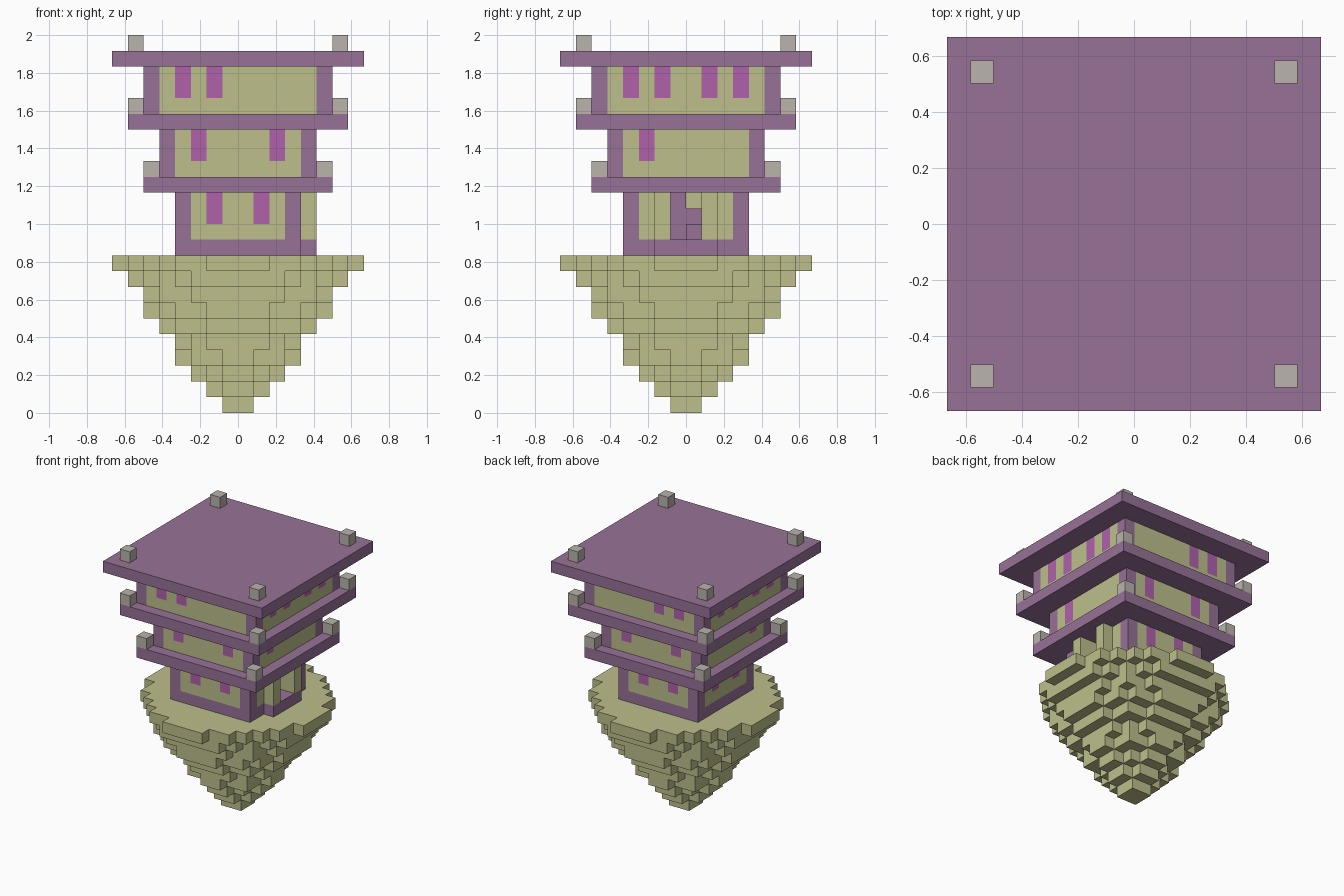
import bpy
import bmesh
from mathutils import Vector

default = bpy.data.objects.get("Cube")
if default:
    bpy.data.objects.remove(default, do_unlink=True)

U = 1 / 12  # edge of one block


def material(name, rgb):
    mat = bpy.data.materials.new(name)
    mat.use_nodes = True
    mat.diffuse_color = (*rgb, 1)
    mat.node_tree.nodes["Principled BSDF"].inputs["Base Color"].default_value = (*rgb, 1)
    return mat


SAND = material("sand", (0.51, 0.52, 0.26))
PURPLE = material("dusty purple", (0.31, 0.17, 0.31))
MAGENTA = material("magenta", (0.43, 0.12, 0.41))
GREY = material("warm grey", (0.49, 0.455, 0.41))


def finish(name, bm, mats):
    mesh = bpy.data.meshes.new(name)
    bm.to_mesh(mesh)
    bm.free()
    for mat in mats:
        mesh.materials.append(mat)
    obj = bpy.data.objects.new(name, mesh)
    bpy.context.collection.objects.link(obj)
    return obj


def box(name, low, high, mat):
    """Box between two block corners."""
    low, high = Vector(low) * U, Vector(high) * U
    bm = bmesh.new()
    bmesh.ops.create_cube(bm, size=1)
    bmesh.ops.scale(bm, vec=high - low, verts=bm.verts)
    bmesh.ops.translate(bm, vec=(low + high) / 2, verts=bm.verts)
    return finish(name, bm, [mat])


def blocks(name, cells, mats, rule=lambda cell, axis, side: 0):
    """Outer skin of a set of blocks; rule picks the colour of each face."""
    bm = bmesh.new()
    corners = {}

    def vert(p):
        if p not in corners:
            corners[p] = bm.verts.new(Vector(p) * U)
        return corners[p]

    for cell in sorted(cells):
        for axis in range(3):
            for side in (0, 1):
                beside = list(cell)
                beside[axis] += 2 * side - 1
                if tuple(beside) in cells:
                    continue
                quad = []
                for a, b in ((0, 0), (1, 0), (1, 1), (0, 1)):
                    p = list(cell)
                    p[axis] += side
                    p[(axis + 1) % 3] += a
                    p[(axis + 2) % 3] += b
                    quad.append(vert(tuple(p)))
                face = bm.faces.new(quad if side else quad[::-1])
                face.material_index = rule(cell, axis, side)
    return finish(name, bm, mats)


def solid(half, bottom, top):
    span = range(-half, half)
    return {(x, y, z) for x in span for y in span for z in range(bottom, top)}


# Floating island: stacked discs of blocks, widening upwards
radii = [1.4, 2.1, 2.8, 3.55, 4.3, 5, 5.72, 6.4, 7.1, 7.7]
blocks("island", {(x, y, z) for z, r in enumerate(radii)
                  for x in range(-8, 8) for y in range(-8, 8)
                  if (x + .5) ** 2 + (y + .5) ** 2 < r * r}, [SAND])


def wall_rule(half, top, base, front_windows, side_windows):
    """Purple posts and base row, magenta windows hanging from the ceiling."""
    edge = (-half, half - 1)

    def rule(cell, axis, side):
        x, y, z = cell
        if z < base or (x in edge and y in edge):
            return 1
        outer = axis < 2 and cell[axis] == edge[side]
        if outer and z >= top - 2:
            columns = side_windows if axis == 0 else front_windows
            if cell[1 - axis] in columns:
                return 2
        return 0
    return rule


WALL_COLOURS = [SAND, PURPLE, MAGENTA]

# Ground storey: hollow, with a doorway and porch on the left side
ground = solid(4, 10, 14) - solid(3, 11, 14)
ground -= {(3, y, z) for y in (-1, 0) for z in range(11, 14)}
ground |= {(4, y, 10) for y in range(-2, 2)}
ground |= {(4, y, z) for y in (-2, 1) for z in range(11, 14)}
ground_rule = wall_rule(4, 14, 11, (-2, 1), ())
left_plain = ground_rule


def ground_colour(cell, axis, side):
    # The windowless door side differs from the opposite side
    if axis == 0 and side == 0 and cell[0] == -4 and cell[2] >= 12 and cell[1] in (-2, 1):
        return 2
    return left_plain(cell, axis, side)


blocks("ground_storey", ground, WALL_COLOURS, ground_colour)

# Stair inside the doorway
box("stair_step_low", (1, 0, 11), (2, 1, 12), PURPLE)
box("stair_step_high", (0, 0, 11), (1, 1, 13), PURPLE)
box("stair_core", (0, -1, 11), (1, 0, 14), PURPLE)

# Upper storeys
blocks("middle_storey", solid(5, 15, 18), WALL_COLOURS,
       wall_rule(5, 18, 15, (-3, 2), (-3,)))
blocks("top_storey", solid(6, 19, 22), WALL_COLOURS,
       wall_rule(6, 22, 19, (-4, -2), (-4, -2, 1, 3)))

# Overhanging slabs, each with four corner blocks
for name, half, z, knob in (("lower", 6, 14, 5), ("middle", 7, 18, 6), ("roof", 8, 22, 6)):
    box(name + "_slab", (-half, -half, z), (half, half, z + 1), PURPLE)
    for x in (-knob - 1, knob):
        for y in (-knob - 1, knob):
            side = ("left" if x > 0 else "right") + ("_back" if y > 0 else "_front")
            box(f"{name}_corner_block_{side}", (x, y, z + 1), (x + 1, y + 1, z + 2), GREY)
